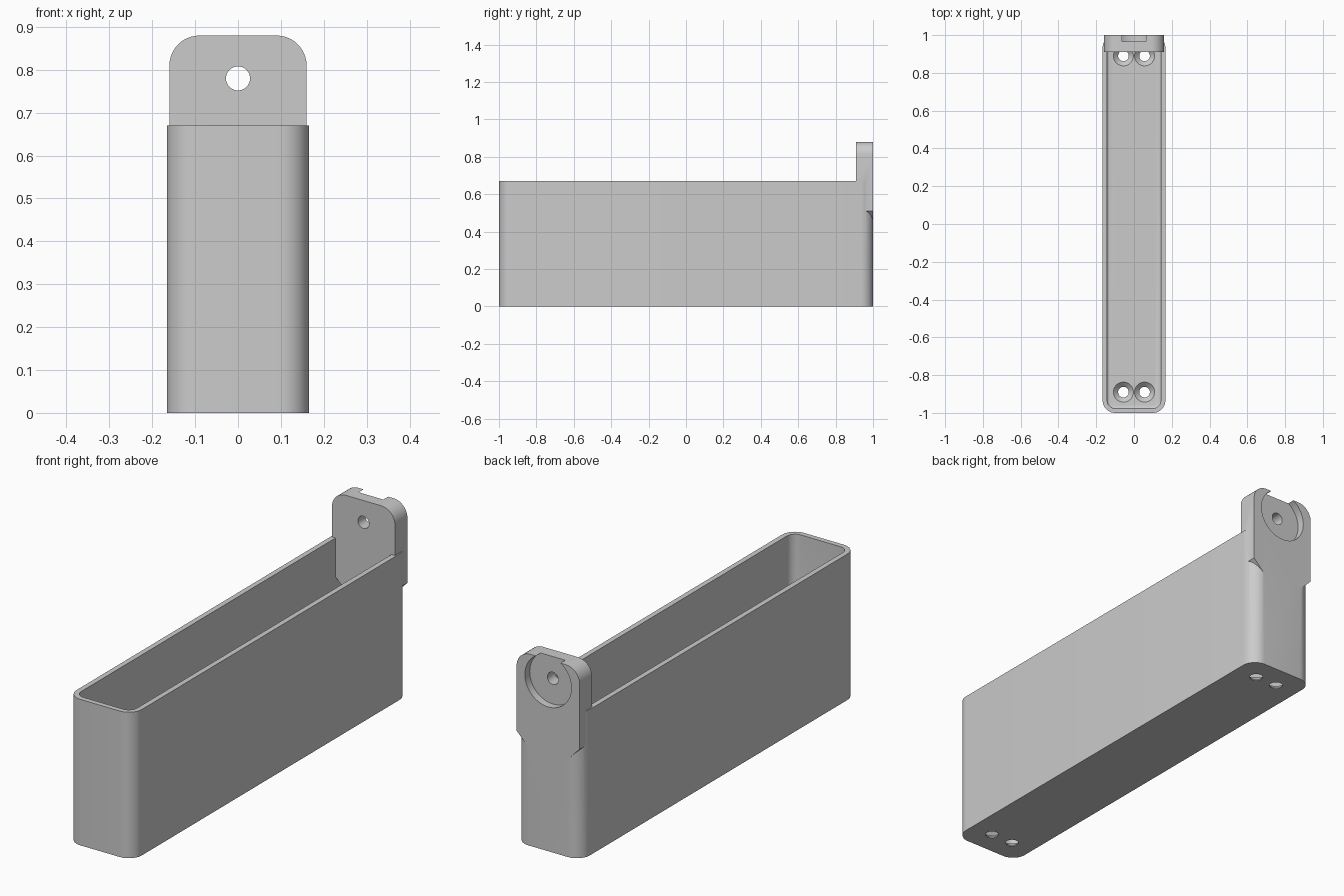
import bpy, bmesh, math
from mathutils import Matrix, Vector

if "Cube" in bpy.data.objects:
    bpy.data.objects.remove(bpy.data.objects["Cube"], do_unlink=True)

W, H = 0.166, 0.67          # half width and height of the trough
WALL, FLOOR, R = 0.024, 0.028, 0.066

grey = bpy.data.materials.new("light_grey")
grey.use_nodes = True
colour = (0.6, 0.6, 0.6, 1)
grey.diffuse_color = colour
grey.node_tree.nodes["Principled BSDF"].inputs["Base Color"].default_value = colour


def make_object(name, bm):
    bmesh.ops.recalc_face_normals(bm, faces=bm.faces)
    mesh = bpy.data.meshes.new(name)
    bm.to_mesh(mesh)
    bm.free()
    mesh.materials.append(grey)
    ob = bpy.data.objects.new(name, mesh)
    bpy.context.collection.objects.link(ob)
    return ob


def arc(cx, cy, r, start, steps=10):
    """Quarter circle, counter-clockwise from the start angle."""
    angles = [start + math.pi / 2 * i / steps for i in range(steps + 1)]
    return [(cx + r * math.cos(a), cy + r * math.sin(a)) for a in angles]


def rounded_rect(hx, hy, r):
    pts = []
    for k, (sx, sy) in enumerate([(1, 1), (-1, 1), (-1, -1), (1, -1)]):
        pts += arc(sx * (hx - r), sy * (hy - r), r, k * math.pi / 2)
    return pts


def prism(name, points, offset, floor_fillet=0):
    """Extrude 3D outline points along an offset, optionally rounding the first face."""
    bm = bmesh.new()
    base = bm.faces.new([bm.verts.new(p) for p in points])
    edges = list(base.edges)
    top = bmesh.ops.extrude_face_region(bm, geom=[base], use_keep_orig=True)
    moved = [g for g in top["geom"] if isinstance(g, bmesh.types.BMVert)]
    bmesh.ops.translate(bm, verts=moved, vec=Vector(offset))
    if floor_fillet:
        bmesh.ops.bevel(bm, geom=edges, offset=floor_fillet, segments=4,
                        profile=0.5, affect='EDGES')
    return make_object(name, bm)


def cone(name, r1, r2, depth, centre, along_y=False):
    bm = bmesh.new()
    m = Matrix.Translation(centre)
    if along_y:
        m = m @ Matrix.Rotation(-math.pi / 2, 4, 'X')
    bmesh.ops.create_cone(bm, cap_ends=True, segments=48, radius1=r1,
                          radius2=r2, depth=depth, matrix=m)
    return make_object(name, bm)


def combine(target, other, operation):
    mod = target.modifiers.new(operation.lower(), 'BOOLEAN')
    mod.operation, mod.solver, mod.object = operation, 'EXACT', other
    bpy.context.view_layer.objects.active = target
    bpy.ops.object.modifier_apply(modifier=mod.name)
    bpy.data.objects.remove(other, do_unlink=True)


# Open trough with rounded corners
trough = prism("trough", [(x, y, 0) for x, y in rounded_rect(W, 1, R)], (0, 0, H))
inner = rounded_rect(W - WALL, 1 - WALL, R - WALL)
cavity = prism("cavity_cutter", [(x, y, FLOOR) for x, y in inner], (0, 0, H), 0.012)
combine(trough, cavity, 'DIFFERENCE')

# Hanging tab: rounded top corners, chamfered bottom corners
right_top = arc(0.09, 0.81, 0.07, 0)
half = [(0.11, 0.46), (0.16, 0.51)] + right_top
outline = half + [(-x, z) for x, z in reversed(half)]
tab = prism("hanging_tab", [(x, 0.91, z) for x, z in outline], (0, 0.09, 0))
combine(trough, tab, 'UNION')

# Round recess in the back of the tab, open at the top, and its bolt hole
combine(trough, cone("recess_cutter", 0.118, 0.118, 0.07, (0, 1, 0.78), True), 'DIFFERENCE')
combine(trough, cone("bolt_cutter", 0.028, 0.028, 0.4, (0, 0.95, 0.78), True), 'DIFFERENCE')

# Countersunk screw holes in the floor
for y in (-0.89, 0.89):
    for x in (-0.056, 0.056):
        combine(trough, cone("hole_cutter", 0.028, 0.028, 0.2, (x, y, 0)), 'DIFFERENCE')
        sink = cone("sink_cutter", 0.027, 0.054, 0.026, (x, y, FLOOR - 0.012))
        combine(trough, sink, 'DIFFERENCE')

# Smooth rounded corners, crisp edges
trough.name = "wall_trough"
bpy.ops.object.select_all(action='DESELECT')
trough.select_set(True)
bpy.context.view_layer.objects.active = trough
bpy.ops.object.shade_smooth_by_angle(angle=math.radians(30))
